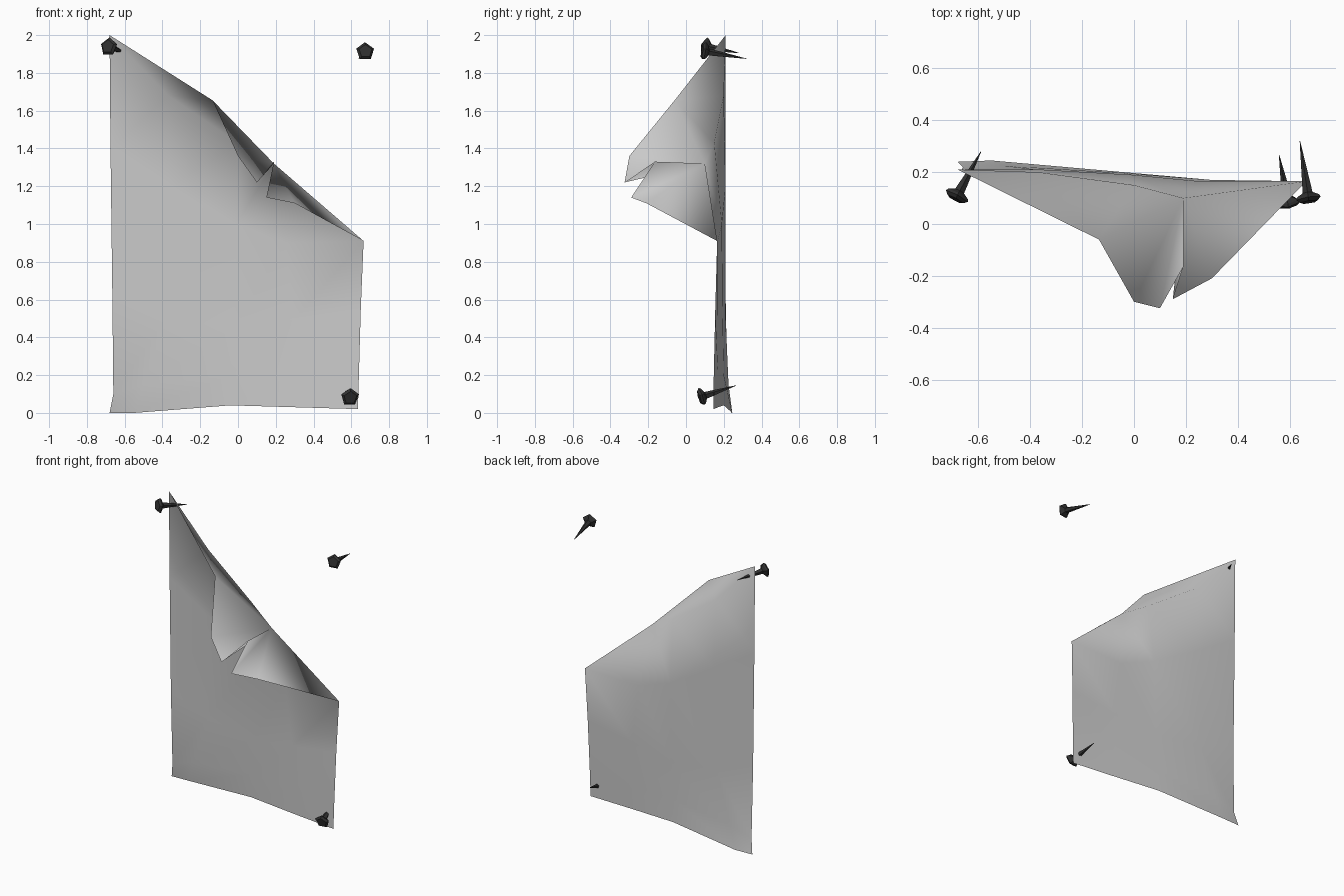
import bpy, bmesh
from mathutils import Vector

cube = bpy.data.objects.get("Cube")
if cube:
    bpy.data.objects.remove(cube, do_unlink=True)


def material(name, rgb):
    m = bpy.data.materials.new(name)
    m.use_nodes = True
    m.diffuse_color = (*rgb, 1)
    m.node_tree.nodes["Principled BSDF"].inputs["Base Color"].default_value = (*rgb, 1)
    return m


paper_grey = material("paper grey", (0.6, 0.6, 0.6))
iron_black = material("iron black", (0.03, 0.03, 0.03))


def finish(bm, name, mat, smooth):
    mesh = bpy.data.meshes.new(name)
    bm.to_mesh(mesh)
    bm.free()
    mesh.materials.append(mat)
    for p in mesh.polygons:
        p.use_smooth = smooth
    ob = bpy.data.objects.new(name, mesh)
    bpy.context.collection.objects.link(ob)
    return ob


# Torn sheet: rows of the hanging part, bottom to top, ending at the crease
rows = [
    [(-.68, .24, 0), (-.55, .245, 0), (-.04, .2, .04), (.3, .17, .03), (.635, .145, .02)],
    [(-.66, .22, .1), (-.5, .225, .15), (-.04, .2, .2), (.3, .17, .2), (.64, .147, .2)],
    [(-.665, .21, .6), (-.38, .21, .5), (-.02, .195, .45), (.3, .17, .5), (.65, .155, .55)],
    [(-.675, .21, 1.4), (-.36, .21, 1.2), (-.01, .19, 1), (.25, .165, .9), (.665, .165, .91)],
    [(-.68, .21, 2), (-.37, .2, 1.68), (0, .15, 1.43), (.19, .1, 1.32)],
]
# Free edge of the folded flap, with a tear in it
flap_edge = [(-.135, -.06, 1.655), (0, -.3, 1.36), (.1, -.325, 1.22),
             (.19, -.165, 1.33), (.15, -.29, 1.14), (.3, -.21, 1.11)]

bm = bmesh.new()
grid = [[bm.verts.new(p) for p in row] for row in rows]
grid[-1].append(grid[-2][-1])          # crease meets the right edge
for low, high in zip(grid, grid[1:]):
    for i in range(4):
        quad = [low[i], low[i + 1], high[i + 1], high[i]]
        bm.faces.new(list(dict.fromkeys(quad)))

crease = grid[-1]
flap = [bm.verts.new(p) for p in flap_edge]
for i in range(3):                     # fan along the upper crease
    bm.faces.new((crease[i], crease[i + 1], flap[0]))
for a, b in zip(flap, flap[1:] + [crease[4]]):
    bm.faces.new((crease[3], b, a))    # fan out to the torn edge
bmesh.ops.recalc_face_normals(bm, faces=bm.faces[:])
bm.faces.ensure_lookup_table()
if bm.faces[0].normal.y > 0:
    bmesh.ops.reverse_faces(bm, faces=bm.faces[:])
finish(bm, "torn_sheet", paper_grey, True)

# Nails: five-sided lathe of radius and distance along the nail
profile = [(.036, 0), (.05, .012), (.045, .022), (.02, .036), (.018, .06), (.001, 1)]


def nail(name, head, tip):
    head, tip = Vector(head), Vector(tip)
    axis = tip - head
    turn = axis.to_track_quat('Z', 'Y')
    bm = bmesh.new()
    rings = []
    for radius, d in profile:
        z = min(d, axis.length)
        ring = bmesh.ops.create_circle(bm, segments=5, radius=radius)["verts"]
        for v in ring:
            v.co = head + turn @ (v.co + Vector((0, 0, z)))
        rings.append(ring)
    for a, b in zip(rings, rings[1:]):
        for i in range(5):
            j = (i + 1) % 5
            bm.faces.new((a[i], a[j], b[j], b[i]))
    bm.faces.new(rings[0])
    bm.faces.new(rings[-1])
    bmesh.ops.recalc_face_normals(bm, faces=bm.faces[:])
    finish(bm, name, iron_black, False)


nail("nail_top_right", (-.69, .095, 1.94), (-.59, .28, 1.905))
nail("nail_top_left", (.675, .085, 1.915), (.64, .32, 1.875))
nail("nail_bottom_left", (.595, .07, .08), (.56, .265, .145))
